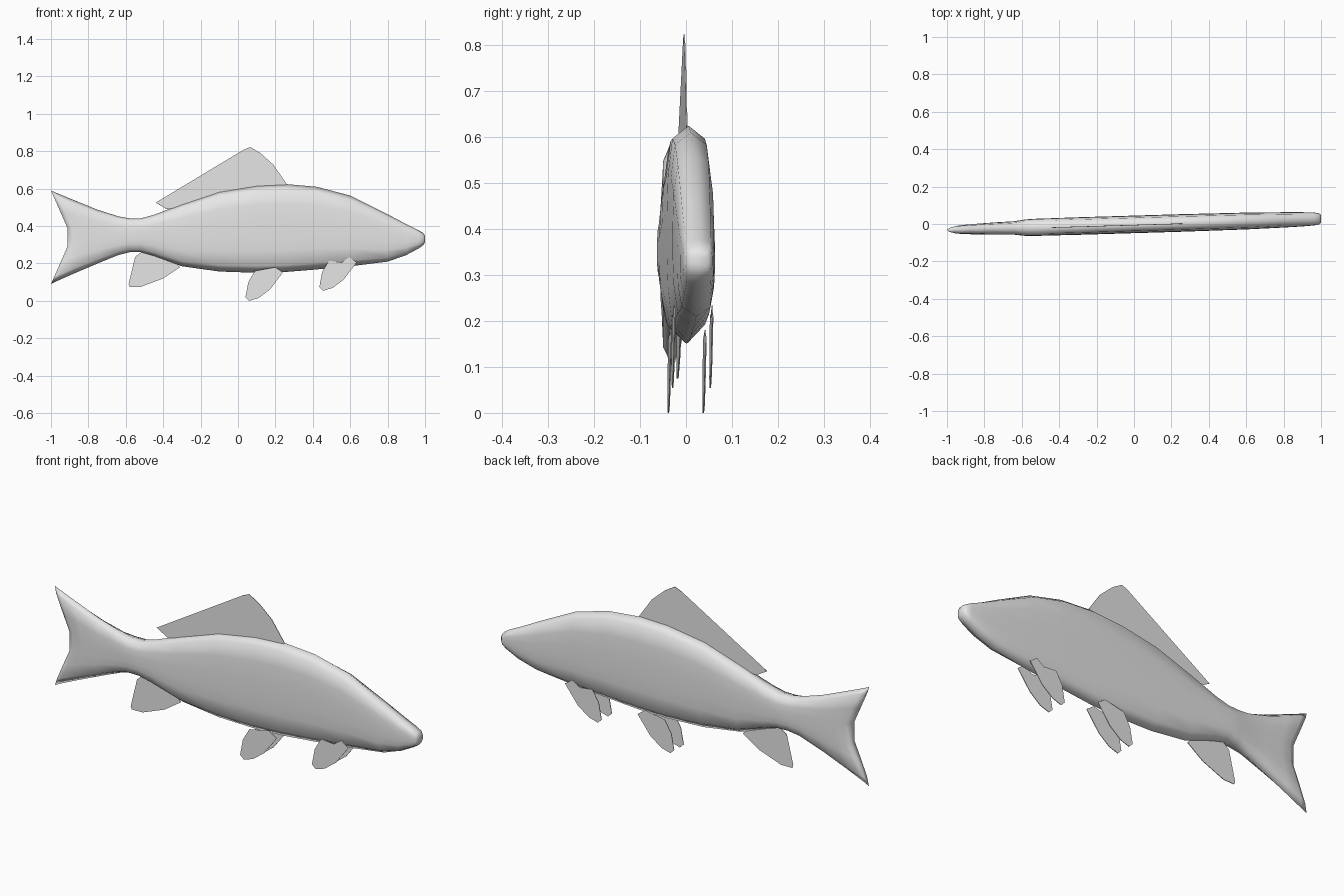
import bpy
import bmesh

cube = bpy.data.objects.get("Cube")
if cube:
    bpy.data.objects.remove(cube, do_unlink=True)

grey = bpy.data.materials.new("plain_grey")
grey.use_nodes = True
GREY = (0.8, 0.8, 0.8, 1)
grey.diffuse_color = GREY
grey.node_tree.nodes["Principled BSDF"].inputs["Base Color"].default_value = GREY


def mid_y(x):
    """The whole fish is turned slightly about the vertical axis."""
    return 0.03 * x - 0.002


def add_object(name, bm):
    bmesh.ops.recalc_face_normals(bm, faces=bm.faces[:])
    mesh = bpy.data.meshes.new(name)
    bm.to_mesh(mesh)
    bm.free()
    mesh.materials.append(grey)
    obj = bpy.data.objects.new(name, mesh)
    bpy.context.collection.objects.link(obj)
    return obj


# Body and forked tail: one loft, each station is x, bottom, top, half width, tail notch
STATIONS = [
    (-1.0, .09, .59, .014, .11), (-.97, .105, .577, .025, .105),
    (-.88, .145, .54, .029, .06), (-.75, .20, .487, .033, .01),
    (-.64, .245, .452, .036, 0), (-.58, .26, .441, .044, 0),
    (-.52, .26, .441, .046, 0), (-.45, .24, .46, .046, 0),
    (-.3, .185, .517, .047, 0), (-.1, .157, .585, .047, 0),
    (.1, .15, .618, .047, 0), (.25, .154, .625, .047, 0),
    (.42, .168, .61, .046, 0), (.6, .185, .563, .045, 0),
    (.8, .21, .463, .041, 0), (.9, .245, .41, .038, 0),
    (.965, .28, .378, .034, 0), (.99, .297, .363, .03, 0),
    (1.0, .315, .348, .02, 0),
]
# Half cross-section from belly to back, as width and height fractions
HALF = [(0, -1), (.76, -.84), (.95, -.5), (1, -.2), (1, .2), (.95, .55), (.75, .88), (0, 1)]
SECTION = HALF + [(-w, v) for w, v in reversed(HALF[1:-1])]

bm = bmesh.new()
rings = []
for x, low, high, width, notch in STATIONS:
    ring = []
    for w, v in SECTION:
        px = x + notch * (1 - abs(v))
        pz = (low + high) / 2 + v * (high - low) / 2
        ring.append(bm.verts.new((px, mid_y(px) + w * width, pz)))
    rings.append(ring)
count = len(SECTION)
for a, b in zip(rings, rings[1:]):
    for i in range(count):
        j = (i + 1) % count
        bm.faces.new((a[i], a[j], b[j], b[i]))
# Close the ends with strips running from side to side
for ring in (rings[0], rings[-1]):
    for i in range(len(HALF) - 1):
        strip = [ring[i], ring[i + 1], ring[-i - 1], ring[-i % count]]
        bm.faces.new(list(dict.fromkeys(strip)))
body = add_object("body", bm)
for poly in body.data.polygons:
    poly.use_smooth = True


def fin(name, outline, shift=(0, 0), side=0.0):
    """Thin flat plate drawn in side view, set off from the middle plane."""
    bm = bmesh.new()
    verts = []
    for x, z in outline:
        x, z = x + shift[0], z + shift[1]
        verts.append(bm.verts.new((x, mid_y(x) + side, z)))
    face = bm.faces.new(verts)
    bmesh.ops.triangulate(bm, faces=[face])
    obj = add_object(name, bm)
    plate = obj.modifiers.new("thickness", "SOLIDIFY")
    plate.thickness = 0.003
    plate.offset = 0


# Fins on the middle plane
fin("dorsal_fin", [(-.44, .525), (-.06, .675), (.03, .808), (.065, .823), (.12, .79),
                   (.19, .727), (.26, .625), (.2, .58), (-.1, .54), (-.38, .49)], side=-.004)
fin("anal_fin", [(-.55, .235), (-.505, .27), (-.35, .22), (-.31, .18), (-.4, .12),
                 (-.52, .075), (-.58, .075), (-.585, .09), (-.56, .13)])

# Paired lower fins share one outline
PAIRED = [(.04, .02), (.055, .1), (.09, .16), (.16, .152), (.2, .18), (.24, .152),
          (.17, .06), (.11, .015), (.06, 0)]
for label, sign in (("left", 1), ("right", -1)):
    fin("pelvic_fin_" + label, PAIRED, side=sign * .038)
    fin("pectoral_fin_" + label, PAIRED, shift=(.395, .054), side=sign * .041)
